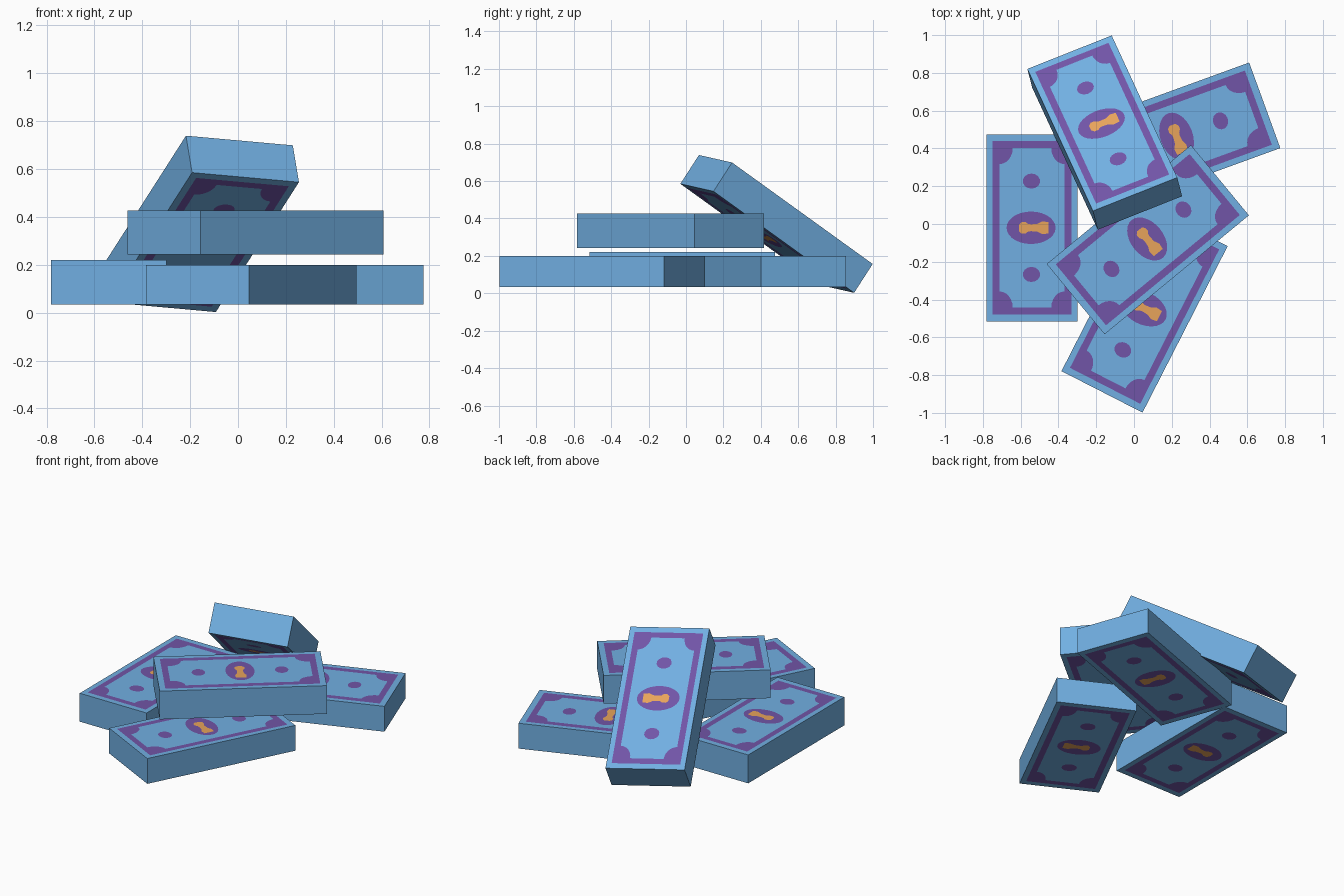
import bpy, bmesh, math
from mathutils import Matrix, Vector

if "Cube" in bpy.data.objects:
    bpy.data.objects.remove(bpy.data.objects["Cube"])

def material(name, rgb):
    m = bpy.data.materials.new(name)
    m.diffuse_color = (*rgb, 1.0)
    m.use_nodes = True
    m.node_tree.nodes["Principled BSDF"].inputs["Base Color"].default_value = m.diffuse_color
    return m

MATS = [material("paper_blue", (0.165, 0.43, 0.76)),
        material("ink_purple", (0.165, 0.09, 0.385)),
        material("portrait_orange", (0.80, 0.37, 0.105))]
BLUE, PURPLE, ORANGE = range(3)
HALF_L, HALF_W = 0.495, 0.241


# 2D outlines of the printed design (x along the note, y up the note)
def rect(a, b):
    return [(-a, -b), (a, -b), (a, b), (-a, b)]

def ellipse(cx, cy, rx, ry, n):
    return [(cx + rx * math.cos(2 * math.pi * i / n),
             cy + ry * math.sin(2 * math.pi * i / n)) for i in range(n)]

def scalloped(a, b, rx, ry, n=6):
    """Rectangle with a rounded bite out of every corner."""
    pts = []
    for k, (sx, sy) in enumerate([(1, 1), (-1, 1), (-1, -1), (1, -1)]):
        bite = []
        for i in range(n + 1):
            t = math.pi / 2 * i / n
            bite.append((sx * (a - rx * math.sin(t)), sy * (b - ry * math.cos(t))))
        pts += bite if k % 2 == 0 else bite[::-1]
    return pts

# portrait silhouette: (half width, height) pairs, mirrored
half = [(0.030, -0.088), (0.034, -0.055), (0.021, -0.028), (0.018, 0.005),
        (0.021, 0.022), (0.030, 0.034), (0.030, 0.056), (0.016, 0.070)]
portrait = half + [(-x, y) for x, y in reversed(half)]

EDGE = rect(HALF_L, HALF_W)
FRAME = rect(0.459, 0.209)
FIELD = scalloped(0.422, 0.172, 0.085, 0.07)
MEDAL = ellipse(0, 0.005, 0.086, 0.130, 28)
DOTS = [ellipse(s * 0.247, 0.003, 0.040, 0.046, 14) for s in (-1, 1)]
# each region: outline, holes, colour
REGIONS = [("edge", ["frame"], BLUE), ("frame", ["field"], PURPLE),
           ("field", ["medal", "dot0", "dot1"], BLUE),
           ("medal", ["portrait"], PURPLE), ("dot0", [], PURPLE),
           ("dot1", [], PURPLE), ("portrait", [], ORANGE)]
LOOPS = {"edge": EDGE, "frame": FRAME, "field": FIELD, "medal": MEDAL,
         "dot0": DOTS[0], "dot1": DOTS[1], "portrait": portrait}


def printed_side(bm, z):
    """Flat note face cut into coloured regions; returns its corner verts."""
    verts = {k: [bm.verts.new((x, y, z)) for x, y in p] for k, p in LOOPS.items()}
    edges = {k: [bm.edges.new((v[i], v[(i + 1) % len(v)])) for i in range(len(v))]
             for k, v in verts.items()}
    for outer, holes, colour in REGIONS:
        es = list(edges[outer])
        for h in holes:
            es += edges[h]
        res = bmesh.ops.triangle_fill(bm, edges=es, use_beauty=True,
                                      use_dissolve=False, normal=(0, 0, 1))
        for f in res["geom"]:
            if isinstance(f, bmesh.types.BMFace):
                f.material_index = colour
    return verts["edge"]


def bundle(name, matrix, height):
    bm = bmesh.new()
    top = printed_side(bm, height / 2)
    low = printed_side(bm, -height / 2)
    for i in range(4):      # plain paper sides
        j = (i + 1) % 4
        bm.faces.new((low[i], low[j], top[j], top[i])).material_index = BLUE
    bmesh.ops.recalc_face_normals(bm, faces=bm.faces[:])
    me = bpy.data.meshes.new(name)
    bm.to_mesh(me)
    bm.free()
    for m in MATS:
        me.materials.append(m)
    ob = bpy.data.objects.new(name, me)
    ob.matrix_world = matrix
    bpy.context.collection.objects.link(ob)


# flat bundles: name, x, y, bottom z, top z, turn in degrees
for name, x, y, z0, z1, turn in [
        ("left_note_bundle", -0.54, -0.02, 0.035, 0.22, 90),
        ("front_note_bundle", 0.056, -0.448, 0.035, 0.20, 62.9),
        ("right_note_bundle", 0.227, 0.459, 0.035, 0.20, 20),
        ("upper_note_bundle", 0.073, -0.083, 0.243, 0.427, 39.5)]:
    bundle(name, Matrix.Translation((x, y, (z0 + z1) / 2))
           @ Matrix.Rotation(math.radians(turn), 4, 'Z'), z1 - z0)

# bundle leaning on the pile
ax = Vector((-0.35, 0.758, -0.547)).normalized()
az = ax.cross(Vector((-0.445, -0.175, 0.039))).normalized()
ay = az.cross(ax)
lean = Matrix((ax, ay, az)).transposed().to_4x4()
bundle("leaning_note_bundle", Matrix.Translation((-0.155, 0.484, 0.371)) @ lean, 0.185)
